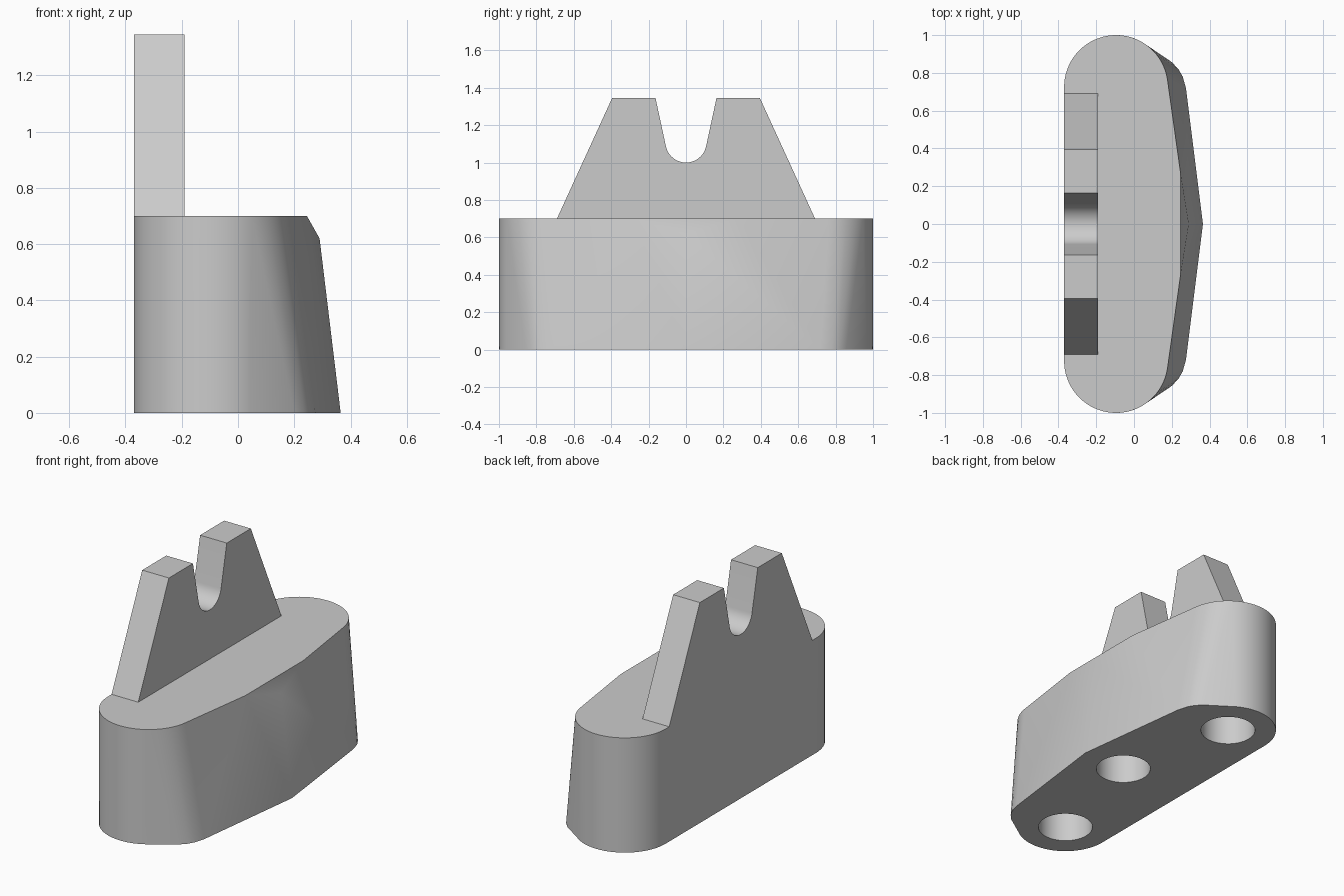
import bpy, bmesh
from math import sin, cos, radians

old = bpy.data.objects.get("Cube")
if old:
    bpy.data.objects.remove(old, do_unlink=True)

gray = bpy.data.materials.new("light gray")
gray.use_nodes = True
gray.diffuse_color = (0.6, 0.6, 0.6, 1)
gray.node_tree.nodes["Principled BSDF"].inputs["Base Color"].default_value = (0.6, 0.6, 0.6, 1)

BACK, TOP = -0.37, 0.7          # flat side and top of the base
R = 0.275                       # radius of the rounded ends
CX, CY = BACK + R, 1 - R


def add_object(name, bm):
    bmesh.ops.recalc_face_normals(bm, faces=bm.faces)
    mesh = bpy.data.meshes.new(name)
    bm.to_mesh(mesh)
    bm.free()
    mesh.materials.append(gray)
    obj = bpy.data.objects.new(name, mesh)
    bpy.context.collection.objects.link(obj)
    return obj


def activate(obj):
    bpy.ops.object.select_all(action='DESELECT')
    obj.select_set(True)
    bpy.context.view_layer.objects.active = obj


def arc(cx, cy, r, start, end, steps):
    angles = [radians(start + (end - start) * i / steps) for i in range(steps + 1)]
    return [(cx + r * cos(a), cy + r * sin(a)) for a in angles]


# Base: hull of the lower and upper outlines, mirrored front to back
lower = arc(CX, CY, R, 60, 180, 24) + [(0.2, 0.857), (0.235, 0.82), (0.258, 0.78), (0.275, 0.72)]
upper = arc(CX, CY, R, 7.7, 180, 34) + [(0.245, 0.28)]
points = [(x, s * y, z) for s in (1, -1) for line, z in ((lower, 0), (upper, TOP)) for x, y in line]
points += [(0.365, 0, 0), (0.29, 0, 0.62)]   # ridge with its clipped top
bm = bmesh.new()
verts = [bm.verts.new(p) for p in points]
hull = bmesh.ops.convex_hull(bm, input=verts)
loose = [v for v in bm.verts if not v.link_faces]
bmesh.ops.delete(bm, geom=loose, context='VERTS')
bmesh.ops.dissolve_limit(bm, angle_limit=radians(0.3), verts=bm.verts, edges=bm.edges)
base = add_object("base", bm)

# Three round sockets in the underside
DEPTH = 0.35
for x, y in ((CX, -CY), (0.08, 0), (CX, CY)):
    bpy.ops.mesh.primitive_cylinder_add(vertices=48, radius=0.155, depth=2 * DEPTH, location=(x, y, 0))
    cutter = bpy.context.object
    cutter.name = "socket_cutter"
    cutter.hide_render = True
    activate(base)
    cut = base.modifiers.new("socket", 'BOOLEAN')
    cut.operation = 'DIFFERENCE'
    cut.solver = 'EXACT'
    cut.object = cutter
    bpy.ops.object.modifier_apply(modifier=cut.name)
    bpy.data.objects.remove(cutter, do_unlink=True)

# Notched upright plate, flush with the flat side
half = [(0.69, TOP), (0.395, 1.345), (0.163, 1.345)]
notch = arc(0, 1.11, 0.11, -11.3, -168.7, 24)
profile = half + notch + [(-y, z) for y, z in reversed(half)]
bm = bmesh.new()
face = bm.faces.new([bm.verts.new((BACK, y, z)) for y, z in profile])
ext = bmesh.ops.extrude_face_region(bm, geom=[face], use_keep_orig=True)
moved = [g for g in ext["geom"] if isinstance(g, bmesh.types.BMVert)]
bmesh.ops.translate(bm, verts=moved, vec=(0.18, 0, 0))
plate = add_object("notched_plate", bm)

for obj in (base, plate):
    activate(obj)
    bpy.ops.object.shade_smooth_by_angle(angle=radians(30))
